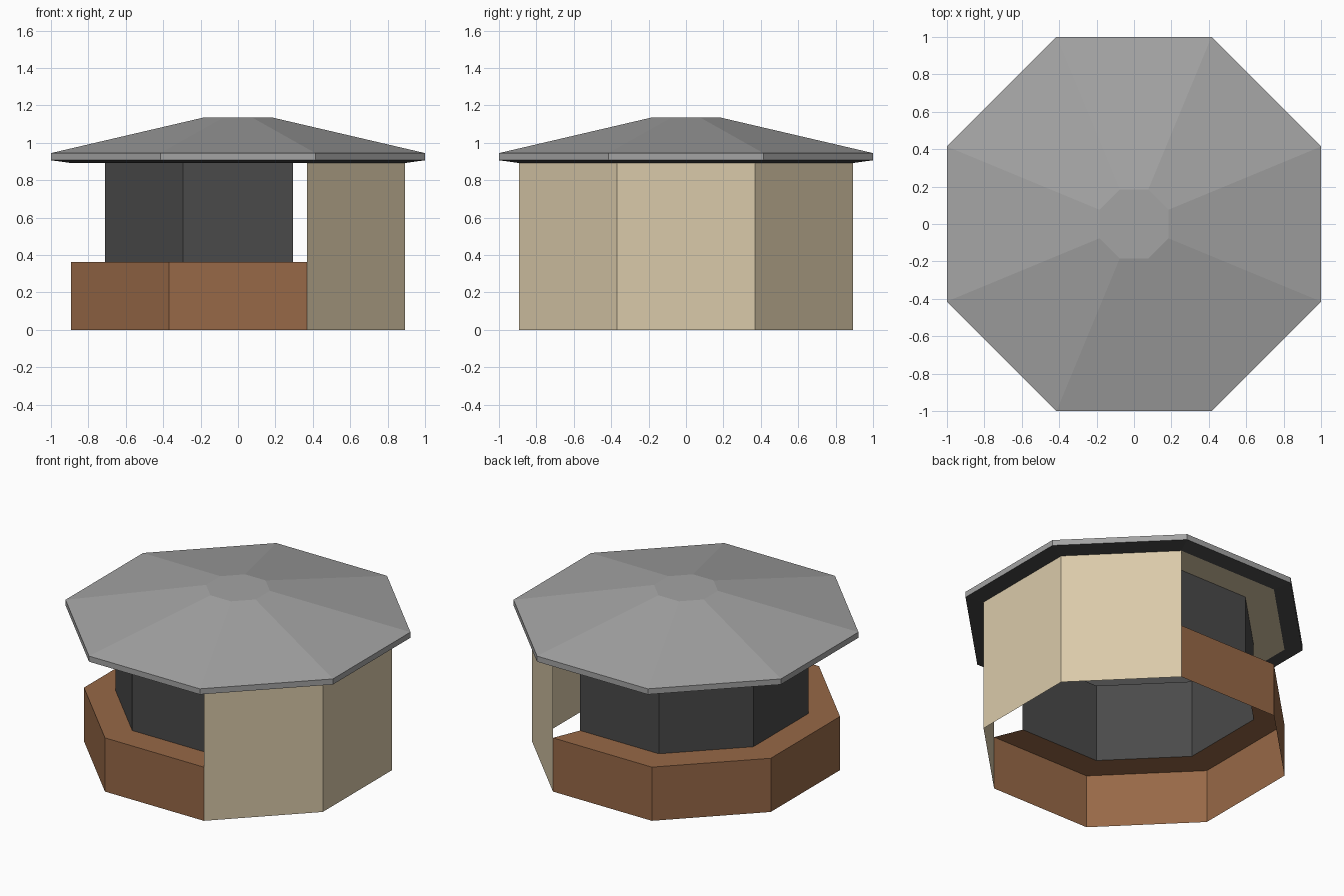
import bpy
import bmesh
from math import cos, sin, pi

cube = bpy.data.objects.get("Cube")
if cube:
    bpy.data.objects.remove(cube, do_unlink=True)


def material(name, rgb):
    m = bpy.data.materials.new(name)
    m.use_nodes = True
    m.diffuse_color = (*rgb, 1)
    bsdf = m.node_tree.nodes["Principled BSDF"]
    bsdf.inputs["Base Color"].default_value = (*rgb, 1)
    bsdf.inputs["Roughness"].default_value = 0.8
    return m


TAN = material("tan wall", (0.70, 0.59, 0.40))
BROWN = material("brown wood", (0.31, 0.14, 0.063))
DARK = material("dark grey", (0.068, 0.068, 0.068))
GREY = material("roof grey", (0.37, 0.37, 0.37))


def octagon_sweep(name, profile, first, last, mat, cap=False):
    """Sweep (apothem, z) points over the octagon corners first..last."""
    bm = bmesh.new()
    full = last - first == 8
    rows = []
    for k in range(first, last if full else last + 1):
        a = pi / 8 + k * pi / 4
        rows.append([bm.verts.new((r / cos(pi / 8) * cos(a),
                                   r / cos(pi / 8) * sin(a), z))
                     for r, z in profile])
    pairs = list(zip(rows, rows[1:]))
    if full:
        pairs.append((rows[-1], rows[0]))
    for a, b in pairs:
        for i in range(len(profile) - 1):
            bm.faces.new((a[i], b[i], b[i + 1], a[i + 1]))
    if cap:
        bm.faces.new([row[-1] for row in rows])
    mesh = bpy.data.meshes.new(name)
    bm.to_mesh(mesh)
    bm.free()
    mesh.materials.append(mat)
    obj = bpy.data.objects.new(name, mesh)
    bpy.context.scene.collection.objects.link(obj)
    return obj


OUTER, INNER = 0.893, 0.71      # apothems of outer wall and recessed window band
COUNTER, TOP = 0.363, 0.892     # heights of counter and wall top

# Full-height wall on three sides
octagon_sweep("tall_wall", [(OUTER, 0), (OUTER, TOP)], -2, 1, TAN)

# Low counter, recessed band and soffit on the other five sides
octagon_sweep("counter", [(OUTER, 0), (OUTER, COUNTER), (INNER, COUNTER)], 1, 6, BROWN)
octagon_sweep("recessed_band", [(INNER, COUNTER), (INNER, TOP)], 1, 6, DARK)
octagon_sweep("soffit", [(INNER, TOP), (OUTER, TOP)], 1, 6, TAN)

# Roof with dark eaves underneath and a small flat top
octagon_sweep("eaves", [(OUTER, TOP), (1, 0.907)], 0, 8, DARK)
octagon_sweep("roof", [(1, 0.907), (1, 0.945), (0.185, 1.135)], 0, 8, GREY, cap=True)
